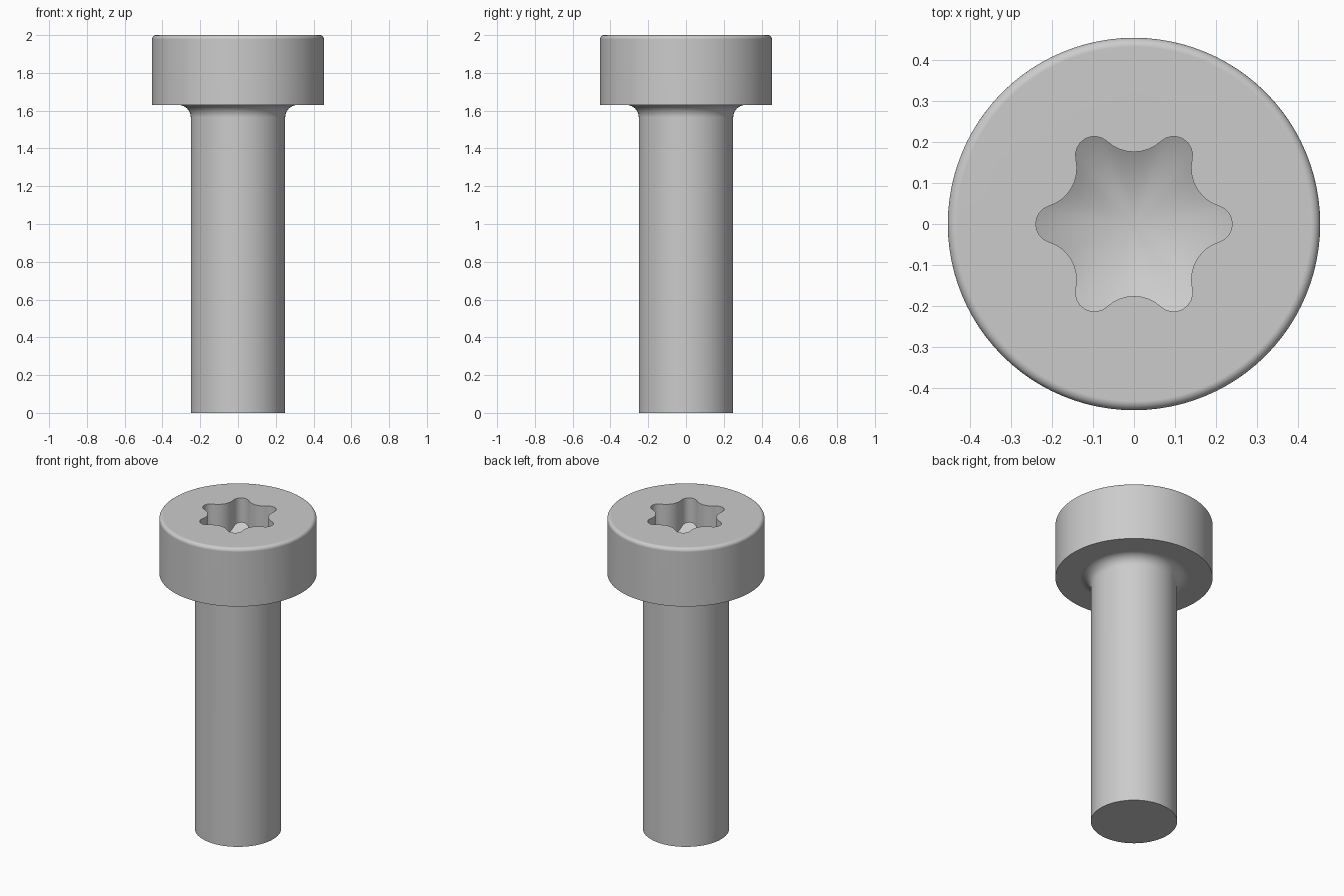
import bpy, bmesh
from math import sin, cos, pi, radians, atan2, hypot

cube = bpy.data.objects.get("Cube")
if cube:
    bpy.data.objects.remove(cube, do_unlink=True)

SEGS = 96
HEIGHT = 2.0
SHANK_R, FILLET = 0.25, 0.065
HEAD_R, HEAD_Z, ROUND = 0.455, 1.63, 0.022
LOBE_C, LOBE_R = 0.194, 0.046       # socket lobe circle
VALLEY_C, VALLEY_R = 0.273, 0.097   # socket valley circle
TIP_DEPTH, CONE_SLOPE = 0.155, 0.58


def arc(cx, cz, r, start, end, steps):
    """Points on a circular arc, angles in radians."""
    angles = [start + (end - start) * i / steps for i in range(steps + 1)]
    return [(cx + r * cos(a), cz + r * sin(a)) for a in angles]


def socket_outline():
    """Six-lobed outline from tangent arcs, 16 points per lobe."""
    vx, vy = VALLEY_C * cos(pi / 6), VALLEY_C * sin(pi / 6)
    touch = atan2(vy, vx - LOBE_C)
    lobe = arc(LOBE_C, 0, LOBE_R, 0, touch, 4)
    end = pi / 6 + pi
    valley = arc(vx, vy, VALLEY_R, touch + pi, end, 4)
    half = lobe + valley[1:]
    # mirror the half about the valley axis
    c, s = cos(pi / 3), sin(pi / 3)
    mirrored = [(x * c + y * s, x * s - y * c) for x, y in half[-2:0:-1]]
    sector = half + mirrored
    points = []
    for k in range(6):
        c, s = cos(k * pi / 3), sin(k * pi / 3)
        points += [(x * c - y * s, x * s + y * c) for x, y in sector]
    return points


def bridge(bm, low, high):
    for i in range(SEGS):
        j = (i + 1) % SEGS
        bm.faces.new((low[i], low[j], high[j], high[i]))


bm = bmesh.new()

# Turned outside: shank, fillet under the head, head with rounded rim
profile = [(SHANK_R, 0)]
profile += arc(SHANK_R + FILLET, HEAD_Z - FILLET, FILLET, pi, pi / 2, 8)
profile += [(HEAD_R, HEAD_Z)]
profile += arc(HEAD_R - ROUND, HEIGHT - ROUND, ROUND, 0, pi / 2, 6)
rings = []
for r, z in profile:
    angles = [2 * pi * i / SEGS for i in range(SEGS)]
    rings.append([bm.verts.new((r * cos(a), r * sin(a), z)) for a in angles])

# Socket: straight walls running down to a conical floor
outline = socket_outline()
tip = LOBE_C + LOBE_R
rings.append([bm.verts.new((x, y, HEIGHT)) for x, y in outline])
rings.append([bm.verts.new((x, y, HEIGHT - TIP_DEPTH - (tip - hypot(x, y)) * CONE_SLOPE))
              for x, y in outline])
for low, high in zip(rings, rings[1:]):
    bridge(bm, low, high)
apex = bm.verts.new((0, 0, HEIGHT - TIP_DEPTH - tip * CONE_SLOPE))
floor = rings[-1]
for i in range(SEGS):
    bm.faces.new((floor[i], floor[(i + 1) % SEGS], apex))

# Flat end of the shank
bm.faces.new(rings[0][::-1])

mesh = bpy.data.meshes.new("socket_screw")
bm.to_mesh(mesh)
bm.free()
screw = bpy.data.objects.new("socket_screw", mesh)
bpy.context.collection.objects.link(screw)

# Plain steel grey
steel = bpy.data.materials.new("steel_grey")
steel.use_nodes = True
colour = (0.6, 0.6, 0.6, 1)
steel.diffuse_color = colour
steel.node_tree.nodes["Principled BSDF"].inputs["Base Color"].default_value = colour
mesh.materials.append(steel)

# Smooth curves, crisp edges, even shading on the flat faces
bpy.ops.object.select_all(action='DESELECT')
screw.select_set(True)
bpy.context.view_layer.objects.active = screw
bpy.ops.object.shade_smooth_by_angle(angle=radians(35))
weighted = screw.modifiers.new("even_shading", 'WEIGHTED_NORMAL')
weighted.keep_sharp = True
